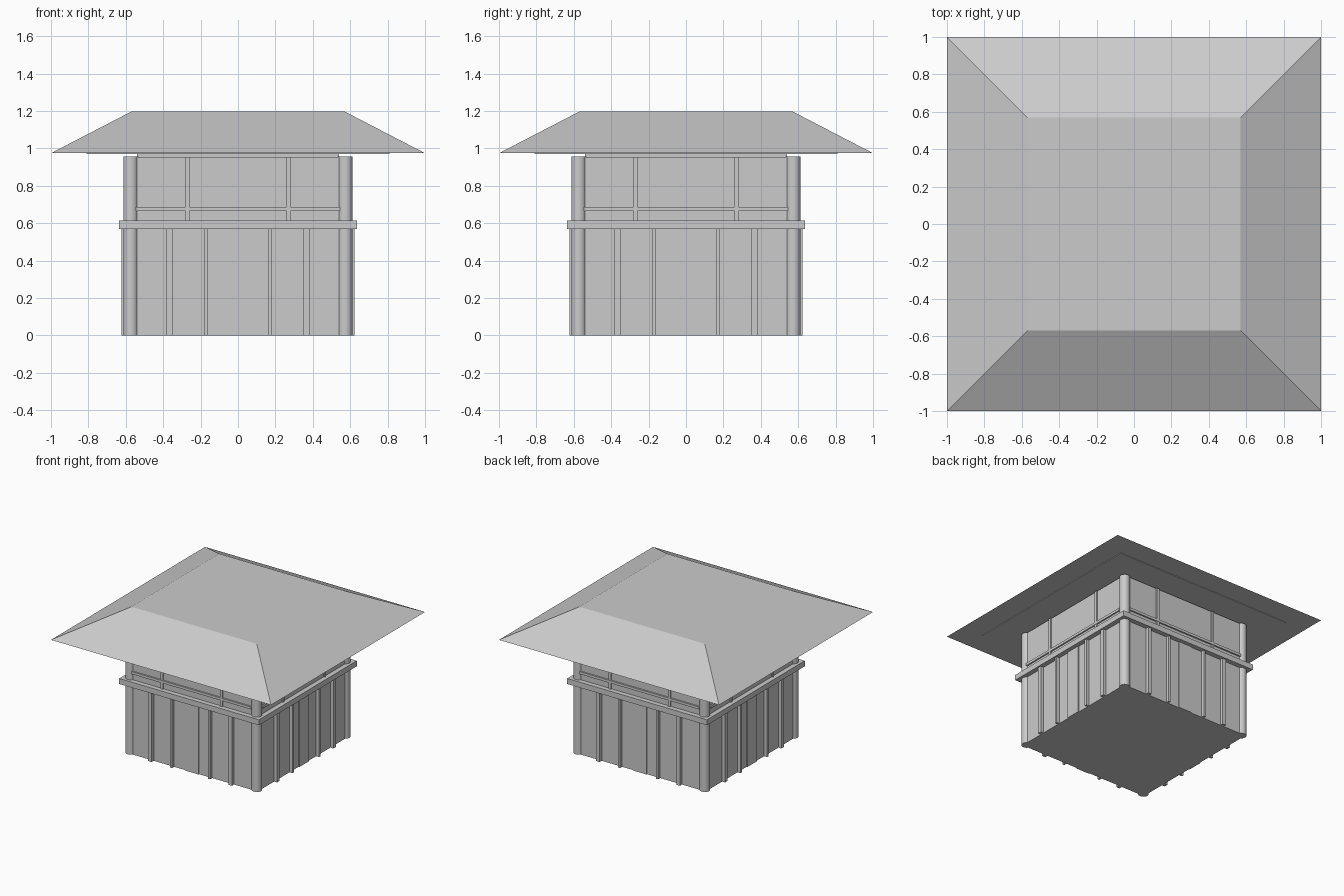
import bpy, math
from mathutils import Matrix

if "Cube" in bpy.data.objects:
    bpy.data.objects.remove(bpy.data.objects["Cube"])


def prism(name, base, top, z0, z1):
    """Square block or frustum given by bottom and top half widths."""
    v = [(sx * h, sy * h, z) for h, z in ((base, z0), (top, z1))
         for sx, sy in ((-1, -1), (1, -1), (1, 1), (-1, 1))]
    f = [(3, 2, 1, 0), (4, 5, 6, 7)] + [(i, (i + 1) % 4, (i + 1) % 4 + 4, i + 4) for i in range(4)]
    mesh = bpy.data.meshes.new(name)
    mesh.from_pydata(v, [], f)
    ob = bpy.data.objects.new(name, mesh)
    bpy.context.collection.objects.link(ob)
    return ob


def strip(name, x, width, z0, z1, outer, inner=0.58):
    """Strip on the front wall, repeated on all four sides."""
    for side in range(4):
        ob = prism(f"{name}_{side + 1}", 0.5, 0.5, -0.5, 0.5)
        fit = (Matrix.Translation((x, -(outer + inner) / 2, (z0 + z1) / 2))
               @ Matrix.Diagonal((width, outer - inner, z1 - z0, 1)))
        ob.data.transform(Matrix.Rotation(side * math.pi / 2, 4, 'Z') @ fit)


# Walls and belt
prism("lower_wall", 0.595, 0.595, 0.0, 0.58)
prism("upper_wall", 0.595, 0.595, 0.6, 0.955)
prism("belt_beam", 0.635, 0.635, 0.57, 0.615)

# Lower cladding: four battens and a slightly raised centre board
for i, x in enumerate((-0.365, -0.173, 0.173, 0.365)):
    width = 0.032 if abs(x) > 0.3 else 0.018
    strip(f"batten_{i + 1}", x, width, 0.0, 0.575, 0.622)
strip("centre_board", 0, 0.125, 0.0, 0.575, 0.602)

# Upper window bars
for label, x in (("left", -0.27), ("right", 0.27)):
    strip(f"window_post_{label}", x, 0.022, 0.61, 0.955, 0.605)
strip("window_rail", 0, 1.09, 0.665, 0.686, 0.607)

# Round corner posts
for i in range(4):
    sx, sy = ((-1, -1), (1, -1), (1, 1), (-1, 1))[i]
    bpy.ops.mesh.primitive_cylinder_add(vertices=24, radius=0.04, depth=0.957,
                                        location=(sx * 0.573, sy * 0.573, 0.4785))
    bpy.context.object.name = f"corner_post_{i + 1}"
    bpy.ops.object.shade_smooth_by_angle()

# Roof with its recessed support and soffit
prism("roof_support", 0.54, 0.54, 0.94, 0.975)
prism("roof_soffit", 0.81, 0.81, 0.969, 0.976)
prism("roof", 1.0, 0.57, 0.974, 1.197)
